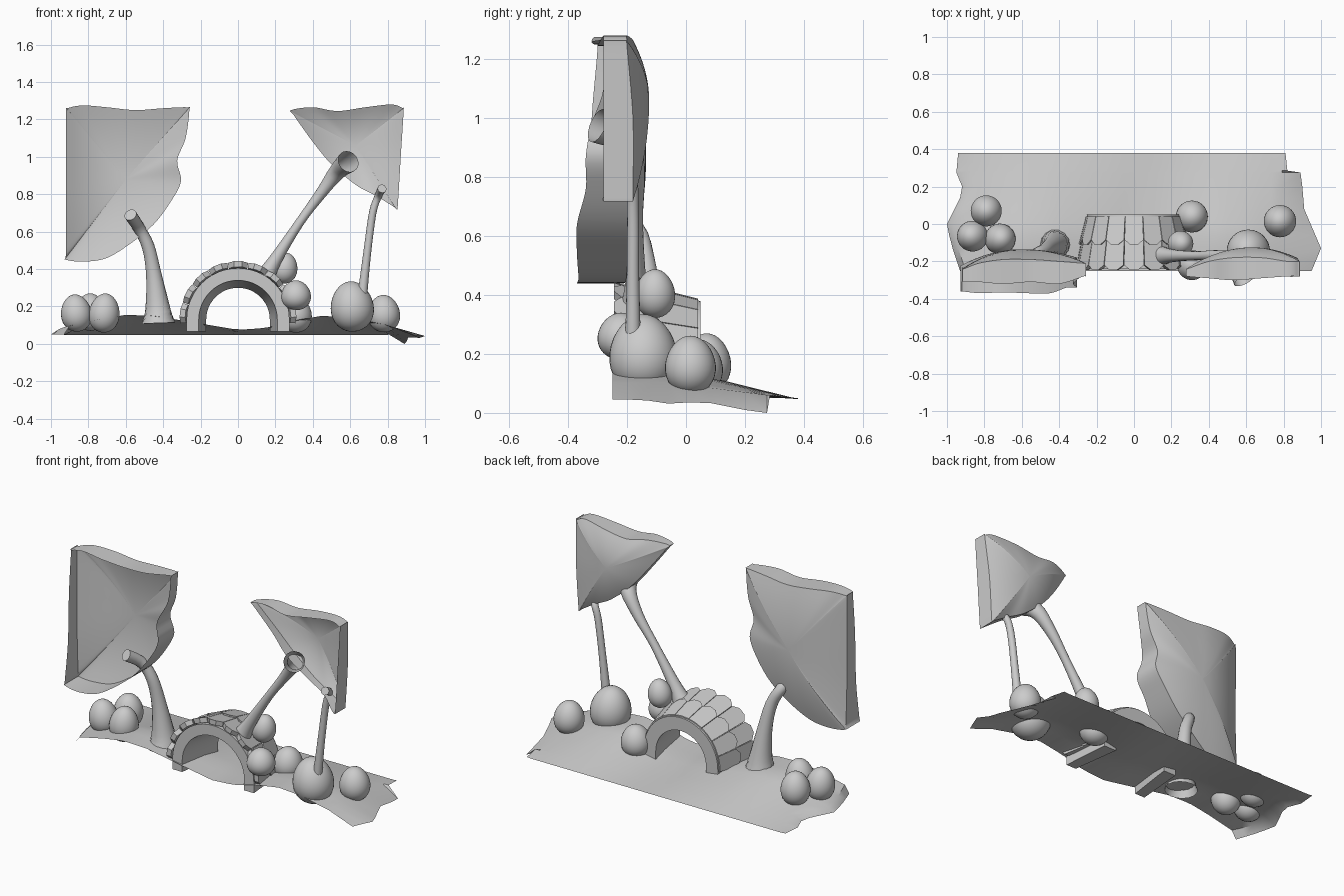
import bpy, bmesh, math
from mathutils import Vector

if "Cube" in bpy.data.objects:
    bpy.data.objects.remove(bpy.data.objects["Cube"])


def lerp_table(t, table):
    # piecewise-linear lookup in [(t, value), ...] sorted ascending
    if t <= table[0][0]:
        return table[0][1]
    for (a, va), (b, vb) in zip(table, table[1:]):
        if t <= b:
            return va + (vb - va) * (t - a) / (b - a)
    return table[-1][1]


def spline(points, n, closed=False):
    # Catmull-Rom resampling of a few control points
    pts = [Vector(p) for p in points]
    m = len(pts)
    get = (lambda i: pts[i % m]) if closed else (lambda i: pts[min(max(i, 0), m - 1)])
    out = []
    for i in range(m if closed else m - 1):
        a, b, c, d = (get(i + k) for k in (-1, 0, 1, 2))
        for s in range(n):
            t = s / n
            out.append(0.5 * (2 * b + (c - a) * t + (2 * a - 5 * b + 4 * c - d) * t * t
                              + (3 * b - a - 3 * c + d) * t ** 3))
    return out if closed else out + [pts[-1]]


def finish(bm, name, angle=35, recalc=True):
    if recalc:
        bmesh.ops.recalc_face_normals(bm, faces=bm.faces)
    me = bpy.data.meshes.new(name)
    bm.to_mesh(me)
    bm.free()
    ob = bpy.data.objects.new(name, me)
    bpy.context.collection.objects.link(ob)
    bpy.ops.object.select_all(action='DESELECT')
    ob.select_set(True)
    bpy.context.view_layer.objects.active = ob
    if angle:
        bpy.ops.object.shade_smooth_by_angle(angle=math.radians(angle))
    return ob


def bridge(bm, a, b, closed=True):
    n = len(a)
    for i in range(n if closed else n - 1):
        j = (i + 1) % n
        bm.faces.new((a[i], a[j], b[j], b[i]))


# Ground sheet: raised front, low back, torn ends drooping
FRONT = [(-1, .06), (-.93, .09), (-.75, .13), (-.6, .155), (-.45, .15), (-.3, .125), (0, .075),
         (.15, .085), (.3, .125), (.45, .15), (.6, .14), (.75, .11), (.85, .09)]
LEFT = [(-.25, -.93), (-.1, -.98), (0, -1), (.08, -.96), (.18, -.91), (.27, -.95), (.38, -.94)]
RIGHT = [(-.25, .95), (-.13, 1), (.08, .91), (.2, .9), (.275, .89), (.285, .82), (.38, .81)]
RIGHT_Z = [(-.25, .045), (-.15, .045), (-.05, .03), (.05, .04), (.2, .01), (.275, 0), (.285, .06), (.38, .05)]
ROWS = [-.25, -.19, -.13, -.06, 0, .08, .14, .2, .275, .285, .33, .38]


def ground_z(x, y):
    f = min(1, max(0, (y + .05) / .43))
    return lerp_table(x, FRONT) * (1 - f) + .047 * f


bm = bmesh.new()
grid = []
for y in ROWS:
    xl, xr = lerp_table(y, LEFT), lerp_table(y, RIGHT)
    line = [bm.verts.new((xl, y, .05))]
    for i in range(31):
        x = xl + .03 + (.79 - xl - .03) * i / 30
        line.append(bm.verts.new((x, y, ground_z(x, y))))
    line.append(bm.verts.new((xr, y, lerp_table(y, RIGHT_Z))))
    grid.append(line)
for a, b in zip(grid, grid[1:]):
    bridge(bm, a, b, closed=False)
for f in bm.faces:
    f.normal_update()
    if f.normal.z < 0:
        f.normal_flip()
finish(bm, "ground_sheet", recalc=False)


# Hanging leaf panels: rim wall around an outline, back wall bulging away
def panel(name, outline, center, bulge):
    # outline entries: x, z, y at back of rim, y at front of rim
    pts = spline(outline, 5, closed=True)
    cx, cz = center
    bm = bmesh.new()
    rings = [[bm.verts.new((p[0], p[3], p[1])) for p in pts]]
    for k in range(8):
        s = 1 - k / 8
        w = (1 - s * s)
        rings.append([bm.verts.new((cx + (p[0] - cx) * s, p[2] * (1 - w) + bulge * w,
                                    cz + (p[1] - cz) * s)) for p in pts])
    for a, b in zip(rings, rings[1:]):
        bridge(bm, a, b)
    tip = bm.verts.new((cx, bulge, cz))
    last = rings[-1]
    for i in range(len(last)):
        bm.faces.new((last[i], last[(i + 1) % len(last)], tip))
    finish(bm, name, 45)


panel("left_leaf", [
    (-.92, .45, -.22, -.36), (-.82, .44, -.21, -.37), (-.7, .46, -.2, -.365), (-.57, .54, -.18, -.37),
    (-.45, .64, -.17, -.37), (-.36, .76, -.17, -.34), (-.305, .87, -.18, -.34), (-.325, .98, -.19, -.32),
    (-.28, 1.1, -.2, -.28), (-.26, 1.25, -.21, -.28), (-.27, 1.265, -.21, -.28), (-.4, 1.26, -.2, -.32),
    (-.55, 1.25, -.19, -.31), (-.7, 1.265, -.19, -.32), (-.83, 1.275, -.21, -.31), (-.91, 1.26, -.24, -.31),
    (-.92, 1.24, -.24, -.3), (-.92, 1, -.24, -.32), (-.92, .7, -.24, -.33), (-.92, .48, -.23, -.36)],
    (-.6, .88), -.135)
panel("right_leaf", [
    (.85, .72, -.18, -.28), (.83, .735, -.18, -.28), (.74, .79, -.18, -.23), (.63, .85, -.17, -.22),
    (.5, .96, -.17, -.24), (.4, 1.08, -.19, -.24), (.3, 1.22, -.23, -.27), (.285, 1.25, -.24, -.28),
    (.4, 1.265, -.2, -.29), (.53, 1.245, -.18, -.3), (.68, 1.265, -.18, -.29), (.82, 1.28, -.2, -.28),
    (.88, 1.26, -.2, -.28), (.885, 1.24, -.2, -.28), (.87, 1.0, -.18, -.28), (.855, .75, -.18, -.28)],
    (.63, 1.06), -.125)


# Stems: tapered tubes, open or capped tip
def stem(name, path, cap=True):
    pts = spline(path, 4)     # x, y, z, radius
    bm = bmesh.new()
    rings = []
    for i, p in enumerate(pts):
        t = (pts[min(i + 1, len(pts) - 1)] - pts[max(i - 1, 0)]).to_3d().normalized()
        q = t.to_track_quat('Z', 'Y')
        rings.append([bm.verts.new(p.to_3d() + q @ Vector((p[3] * math.cos(a), p[3] * math.sin(a), 0)))
                      for a in (k * math.tau / 16 for k in range(16))])
    for a, b in zip(rings, rings[1:]):
        bridge(bm, a, b)
    if cap:
        bm.faces.new(rings[-1])
    finish(bm, name)


stem("left_stem", [(-.425, -.11, .11, .09), (-.43, -.11, .2, .065), (-.45, -.12, .37, .042),
                   (-.48, -.14, .52, .034), (-.53, -.17, .62, .032), (-.575, -.26, .69, .034)])
stem("right_stem", [(.14, -.17, .35, .055), (.2, -.17, .45, .035), (.33, -.17, .65, .024),
                    (.44, -.17, .8, .03), (.53, -.2, .92, .045), (.59, -.3, .975, .06)], cap=False)
stem("thin_stem", [(.665, -.18, .26, .026), (.69, -.18, .48, .021), (.72, -.18, .7, .02),
                   (.75, -.19, .79, .02), (.77, -.26, .83, .024)])

# Arch: tapered half tube with short legs
CZ = .13


def arch_ring(bm, r, y):
    pts = [(r, .065)] + [(r * math.cos(a), CZ + r * math.sin(a))
                         for a in (math.pi * k / 24 for k in range(25))] + [(-r, .065)]
    return [bm.verts.new((x, y, z)) for x, z in pts]


bm = bmesh.new()
loops = [arch_ring(bm, r, y) for r, y in ((.21, -.24), (.275, -.24), (.25, .05), (.17, .05))]
for i in range(4):
    bridge(bm, loops[i], loops[(i + 1) % 4], closed=False)
bm.faces.new([l[0] for l in loops])
bm.faces.new([l[-1] for l in loops])
finish(bm, "arch_tunnel")

# Overlapping shingles in two rows over the arch
bm = bmesh.new()
for y0, y1, r0, r1, count in ((.04, -.11, .25, .288, 9), (-.07, -.245, .27, .305, 9)):
    for k in range(count):
        a0 = math.radians(-4 + 188 * (k + .5) / count)
        w = math.radians(188 / count / 2 * .97)
        shape = [(-w, y0), (0, y0), (w, y0), (w, y1 + .025), (w * .4, y1), (-w * .4, y1), (-w, y1 + .025)]
        layers = []
        for off in (-.022, .008):
            layer = []
            for da, y in shape:
                r = r0 + (r1 - r0) * (y0 - y) / (y0 - y1) + off
                a = a0 + da
                layer.append(bm.verts.new((r * math.cos(a), y, CZ + r * math.sin(a))))
            layers.append(layer)
        bridge(bm, layers[0], layers[1])
        bm.faces.new(layers[0][::-1])
        bm.faces.new(layers[1])
finish(bm, "arch_shingles", 12)

# Eggs: spheres narrowed towards the top
EGGS = [(-.79, .07, .17, .083, .1, 0), (-.865, -.065, .165, .082, .1, -8), (-.715, -.08, .165, .082, .105, 6),
        (.25, -.105, .405, .068, .083, 10), (.31, -.22, .26, .08, .08, 0), (.31, .04, .155, .085, .095, 5),
        (.61, -.145, .2, .115, .135, -6), (.78, .015, .162, .086, .1, -3)]
for i, (x, y, z, r, h, tilt) in enumerate(EGGS):
    bm = bmesh.new()
    bmesh.ops.create_uvsphere(bm, u_segments=32, v_segments=16, radius=1)
    for v in bm.verts:
        k = 1 - .1 * v.co.z
        v.co = Vector((v.co.x * r * k, v.co.y * r * k, v.co.z * h))
    ob = finish(bm, f"egg_{i + 1}", 60)
    ob.location = (x, y, z)
    ob.rotation_euler.y = math.radians(tilt)
